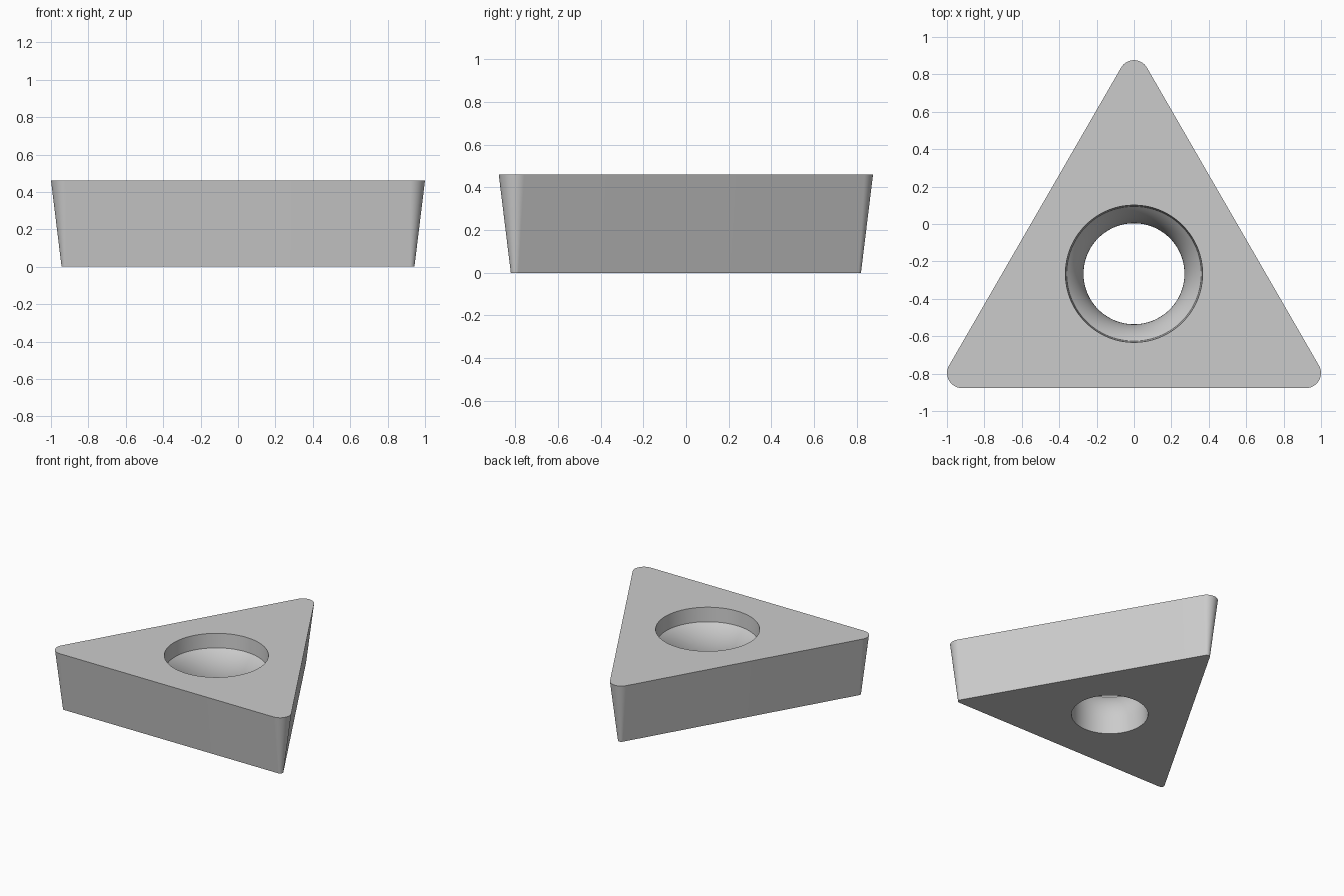
import bpy, bmesh
from math import pi, sin, cos, radians, tan

if "Cube" in bpy.data.objects:
    bpy.data.objects.remove(bpy.data.objects["Cube"])

H = 0.46            # thickness
INR, R = 0.611, 0.08  # inscribed radius and corner radius of the top face
CY = -0.266         # triangle centre in y
N = 32              # points per corner
TAPER = H * tan(radians(7))

bm = bmesh.new()


def outline(z, inset):
    """Rounded triangle, inset evenly from the top outline."""
    verts = []
    d, r = 2 * (INR - R), R - inset
    for k in range(3):
        a = pi / 2 + k * 2 * pi / 3
        for i in range(N):
            t = a - pi / 3 + 2 * pi / 3 * i / (N - 1)
            verts.append(bm.verts.new((d * cos(a) + r * cos(t),
                                       CY + d * sin(a) + r * sin(t), z)))
    return verts


def circle(z, r):
    verts = []
    for i in range(3 * N):
        t = pi / 6 + 2 * pi * (i + 0.5) / (3 * N)
        verts.append(bm.verts.new((r * cos(t), CY + r * sin(t), z)))
    return verts


# Hole profile: short steep wall, convex curved seat, straight bore
profile = [(H, 0.367)]
ARC, Z0 = 0.307, 0.133
for j in range(13):
    t = radians(45) * (1 - j / 12)
    profile.append((Z0 + ARC * sin(t), 0.27 + ARC * (1 - cos(t))))
profile.append((0, 0.27))

# Closed loop of rings: outer side, top face, hole, bottom face
rings = [outline(0, TAPER), outline(H, 0)] + [circle(z, r) for z, r in profile]
for a, b in zip(rings, rings[1:] + rings[:1]):
    for i in range(3 * N):
        j = (i + 1) % (3 * N)
        bm.faces.new((a[i], a[j], b[j], b[i]))
bmesh.ops.recalc_face_normals(bm, faces=bm.faces)

mesh = bpy.data.meshes.new("cutting_insert")
bm.to_mesh(mesh)
bm.free()
obj = bpy.data.objects.new("cutting_insert", mesh)
bpy.context.collection.objects.link(obj)
bpy.context.view_layer.objects.active = obj
obj.select_set(True)
bpy.ops.object.shade_smooth_by_angle(angle=radians(30))
